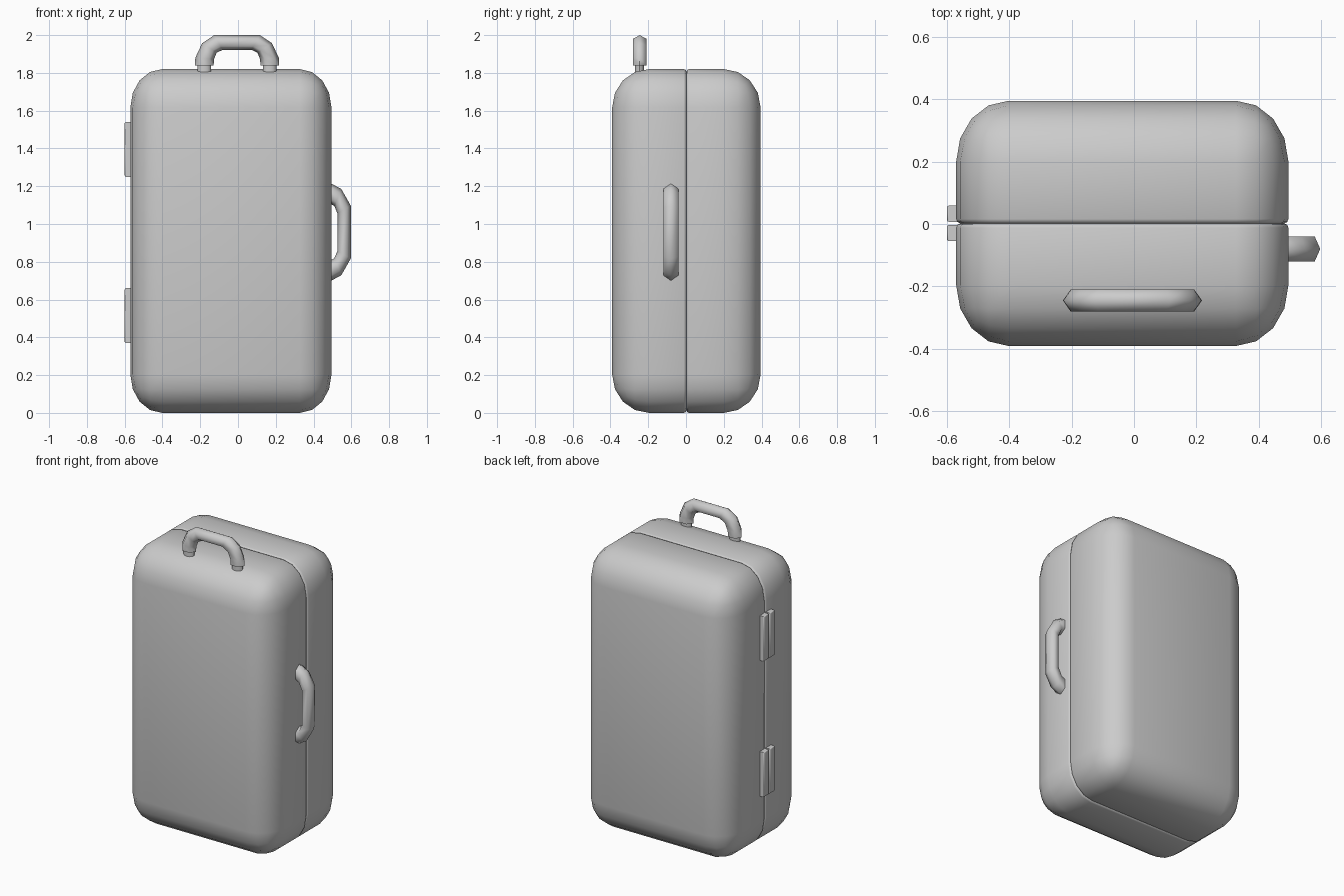
import bpy, bmesh, math
from mathutils import Vector

if "Cube" in bpy.data.objects:
    bpy.data.objects.remove(bpy.data.objects["Cube"])

SEAM_Y = 0.002      # plane where the two shells meet
CX = -0.0375        # middle of the case body


def finish(name, bm, angle):
    bmesh.ops.recalc_face_normals(bm, faces=bm.faces)
    mesh = bpy.data.meshes.new(name)
    bm.to_mesh(mesh)
    bm.free()
    ob = bpy.data.objects.new(name, mesh)
    bpy.context.collection.objects.link(ob)
    bpy.ops.object.select_all(action='DESELECT')
    ob.select_set(True)
    bpy.context.view_layer.objects.active = ob
    bpy.ops.object.shade_smooth_by_angle(angle=math.radians(angle))
    return ob


def box(lo, hi):
    bm = bmesh.new()
    bmesh.ops.create_cube(bm, size=1)
    for v in bm.verts:
        v.co = [l + (c + 0.5) * (h - l) for c, l, h in zip(v.co, lo, hi)]
    return bm


def shell(name, side):
    # Rounded in units of the corner radius, then stretched to size
    r = Vector((0.168, 0.195, 0.203))
    hx, d, hz = 0.5325 / r.x, 0.393 / r.y, 0.91 / r.z
    bm = box((-hx, 0, -hz), (hx, d, hz))
    on_seam = lambda e: all(abs(v.co.y) < 1e-4 for v in e.verts)
    bmesh.ops.bevel(bm, geom=[e for e in bm.edges if not on_seam(e)], offset=1,
                    segments=4, profile=0.5, affect='EDGES')
    for v in bm.verts:
        v.co = (v.co.x * r.x, v.co.y * r.y, v.co.z * r.z)
    # Small rounded lip along the seam
    bmesh.ops.bevel(bm, geom=[e for e in bm.edges if on_seam(e)], offset=0.014,
                    segments=2, profile=0.5, affect='EDGES')
    for v in bm.verts:
        v.co = (v.co.x + CX, SEAM_Y + side * v.co.y, v.co.z + 0.91)
    return finish(name, bm, 50)


def handle(name, outer, inner, place, half_width, sides=6):
    # Half outlines (along, out) are mirrored, then joined by hexagonal rings
    full = lambda pts: [(-a, o) for a, o in pts] + [(a, o) for a, o in reversed(pts)]
    w = half_width / math.sin(math.pi / 3)
    bm = bmesh.new()
    rings = []
    for o, i in zip(full(outer), full(inner)):
        o, i = Vector(o), Vector(i)
        ring = []
        for k in range(sides):
            t = 2 * math.pi * k / sides
            p = (o + i) / 2 + (o - i) / 2 * math.cos(t)
            ring.append(bm.verts.new(place(p.x, p.y, w * math.sin(t))))
        rings.append(ring)
    for a, b in zip(rings, rings[1:]):
        for k in range(sides):
            n = (k + 1) % sides
            bm.faces.new((a[k], a[n], b[n], b[k]))
    bm.faces.new(rings[0])
    bm.faces.new(rings[-1])
    return finish(name, bm, 70)


# Case body
shell("front_shell", -1)
shell("back_shell", 1)

# Carry handle on top
handle("top_handle",
       [(0.223, 1.838), (0.221, 1.88), (0.185, 1.957), (0.121, 2.0)],
       [(0.124, 1.838), (0.122, 1.872), (0.108, 1.907), (0.076, 1.922)],
       lambda a, o, s: (a - 0.005, s - 0.245, o), 0.035)

# Sockets under the top handle
for side, label in ((-1, "left"), (1, "right")):
    bm = bmesh.new()
    bmesh.ops.create_cone(bm, cap_ends=True, segments=12, radius1=1, radius2=1, depth=0.05)
    for v in bm.verts:
        v.co = (v.co.x * 0.036 - 0.005 + side * 0.173, v.co.y * 0.024 - 0.246, v.co.z + 1.82)
    finish("handle_socket_" + label, bm, 40)

# Carry handle on the right side
handle("side_handle",
       [(0.262, 0.47), (0.258, 0.492), (0.228, 0.547), (0.14, 0.597)],
       [(0.148, 0.47), (0.148, 0.492), (0.138, 0.51), (0.10, 0.526)],
       lambda a, o, s: (o, s - 0.08, a + 0.957), 0.04)

# Hinges on the left side, one leaf per shell
for z, label in ((0.515, "lower"), (1.395, "upper")):
    for side, part in ((-1, "front"), (1, "back")):
        y = sorted((SEAM_Y + side * 0.005, SEAM_Y + side * 0.057))
        bm = box((-0.6, y[0], z - 0.145), (-0.555, y[1], z + 0.145))
        outer = [e for e in bm.edges if all(v.co.x < -0.59 for v in e.verts)]
        bmesh.ops.bevel(bm, geom=outer, offset=0.007, segments=2, profile=0.5, affect='EDGES')
        finish("hinge_" + label + "_" + part, bm, 50)
